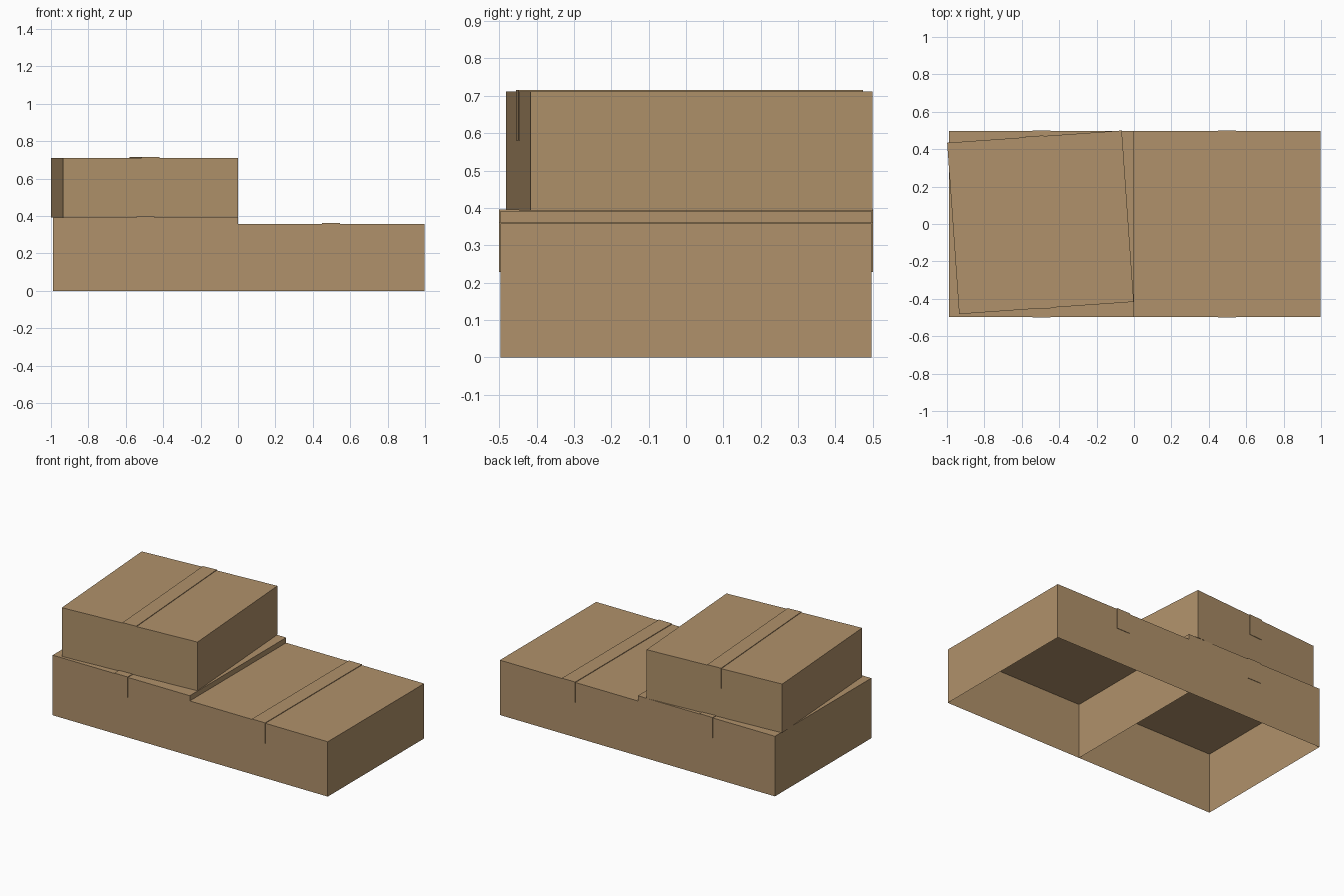
import bpy, bmesh, math
from mathutils import Matrix

if "Cube" in bpy.data.objects:
    bpy.data.objects.remove(bpy.data.objects["Cube"])

card = bpy.data.materials.new("cardboard_tan")
card.diffuse_color = (0.434, 0.285, 0.145, 1)
card.use_nodes = True
card.node_tree.nodes["Principled BSDF"].inputs["Base Color"].default_value = card.diffuse_color


def finish(name, bm, loc, angle):
    bmesh.ops.recalc_face_normals(bm, faces=bm.faces)
    me = bpy.data.meshes.new(name)
    bm.to_mesh(me)
    bm.free()
    me.materials.append(card)
    ob = bpy.data.objects.new(name, me)
    ob.location = loc
    ob.rotation_euler.z = angle
    bpy.context.collection.objects.link(ob)


def carton(name, loc, size, angle=0.0, drop=0.13, off=0.004):
    sx, sy, sz = size
    # carton shell, open underneath
    bm = bmesh.new()
    bmesh.ops.create_cube(bm, size=1, matrix=Matrix.Translation((0, 0, sz / 2)) @ Matrix.Diagonal((sx, sy, sz, 1)))
    bmesh.ops.recalc_face_normals(bm, faces=bm.faces)
    bottom = [f for f in bm.faces if f.normal.z < -0.9]
    bmesh.ops.delete(bm, geom=bottom, context='FACES_ONLY')
    finish(name, bm, loc, angle)

    # tape strip folded over the top and down both sides
    bm = bmesh.new()
    h, o = sy / 2, sy / 2 + off * 0.75
    low, top = sz - drop, sz + off
    outer = [(-o, low), (-o, top), (o, top), (o, low)]
    inner = [(-h, low), (-h, sz), (h, sz), (h, low)]
    rings = []
    for x in (-0.048, 0.048):
        rings.append([[bm.verts.new((x, y, z)) for y, z in path] for path in (outer, inner)])
    (ao, ai), (bo, bi) = rings
    for i in range(3):
        bm.faces.new((ao[i], ao[i + 1], bo[i + 1], bo[i]))
        bm.faces.new((ao[i], ai[i], ai[i + 1], ao[i + 1]))
        bm.faces.new((bo[i], bo[i + 1], bi[i + 1], bi[i]))
    for i in (0, 3):
        bm.faces.new((ao[i], bo[i], bi[i], ai[i]))
    finish(name + "_tape", bm, loc, angle)


# two cartons side by side, one turned slightly on top
carton("left_carton", (-0.495, 0, 0), (0.99, 0.994, 0.392))
carton("right_carton", (0.498, 0, 0), (0.996, 0.994, 0.358))
carton("upper_carton", (-0.5, 0.009, 0.393), (0.936, 0.918, 0.318), math.radians(4))
